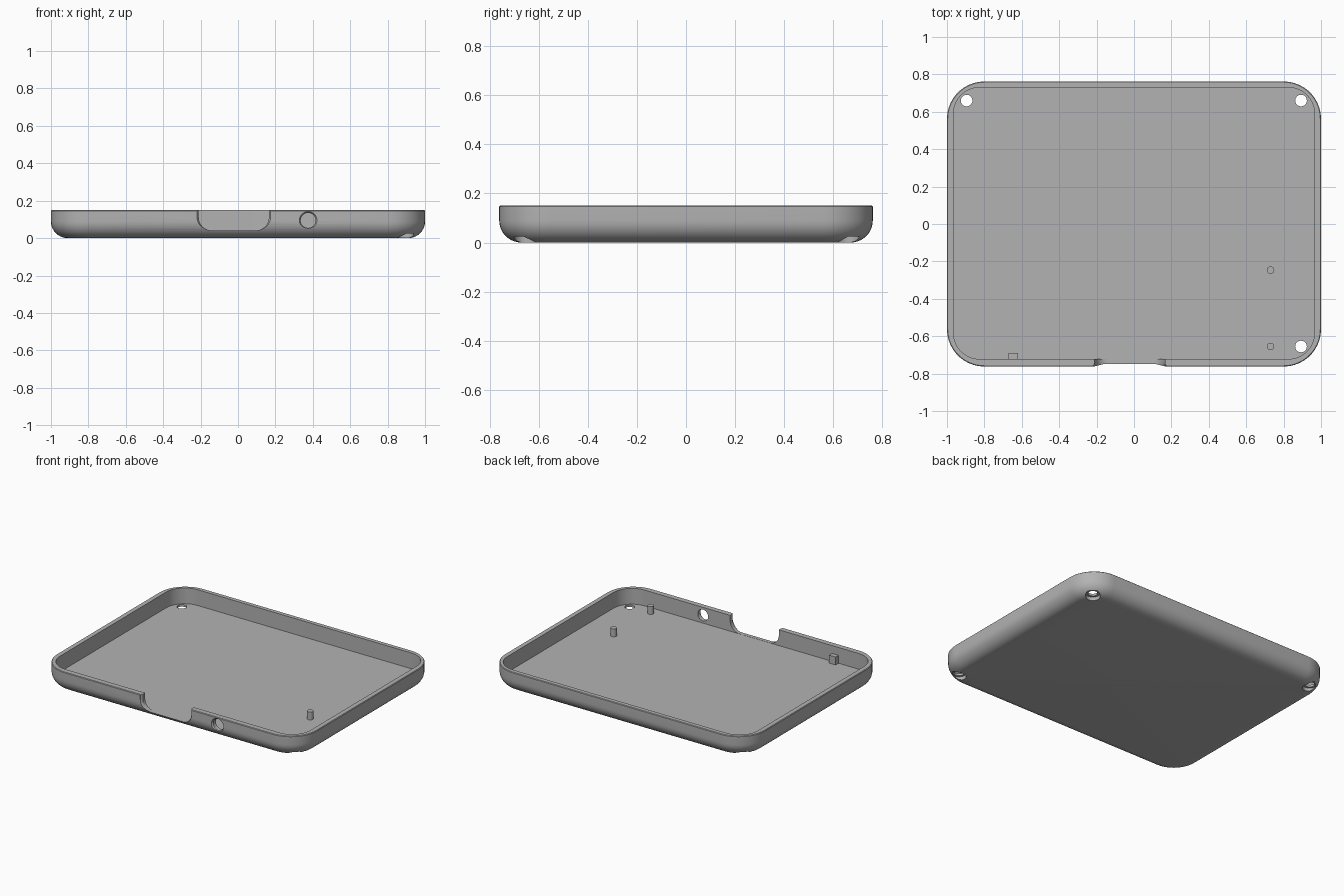
import bpy, bmesh
from math import sin, cos, pi, radians
from mathutils import Vector

if "Cube" in bpy.data.objects:
    bpy.data.objects.remove(bpy.data.objects["Cube"], do_unlink=True)

grey = bpy.data.materials.new("plain grey")
grey.use_nodes = True
grey.diffuse_color = (0.45, 0.45, 0.45, 1)
grey.node_tree.nodes["Principled BSDF"].inputs["Base Color"].default_value = grey.diffuse_color


def ring(x0, x1, y0, y1, r, steps=12):
    """Rounded rectangle outline, counter-clockwise."""
    corners = [(x1 - r, y1 - r), (x0 + r, y1 - r), (x0 + r, y0 + r), (x1 - r, y0 + r)]
    pts = []
    for q, (cx, cy) in enumerate(corners):
        for i in range(steps):
            a = (q + i / (steps - 1)) * pi / 2
            pts.append((cx + r * cos(a), cy + r * sin(a)))
    return pts


def circle(cx, cy, r, n=32):
    return [(cx + r * cos(2 * pi * i / n), cy + r * sin(2 * pi * i / n)) for i in range(n)]


def loft(name, sections, along_y=False):
    """Closed solid through (outline, depth) sections, stacked on z or y."""
    bm = bmesh.new()
    rows = []
    for outline, d in sections:
        rows.append([bm.verts.new((u, d, v) if along_y else (u, v, d)) for u, v in outline])
    for a, b in zip(rows, rows[1:]):
        for i in range(len(a)):
            j = (i + 1) % len(a)
            bm.faces.new((a[i], a[j], b[j], b[i]))
    bm.faces.new(rows[0])
    bm.faces.new(rows[-1])
    bmesh.ops.recalc_face_normals(bm, faces=bm.faces)
    mesh = bpy.data.meshes.new(name)
    bm.to_mesh(mesh)
    bm.free()
    mesh.materials.append(grey)
    obj = bpy.data.objects.new(name, mesh)
    bpy.context.collection.objects.link(obj)
    return obj


def activate(obj):
    bpy.ops.object.select_all(action="DESELECT")
    obj.select_set(True)
    bpy.context.view_layer.objects.active = obj


def cut(body, cutter):
    activate(body)
    mod = body.modifiers.new("cut", "BOOLEAN")
    mod.operation, mod.solver, mod.object = "DIFFERENCE", "EXACT", cutter
    bpy.ops.object.modifier_apply(modifier=mod.name)
    bpy.data.objects.remove(cutter, do_unlink=True)


HALF_X, HALF_Y, TOP, FLOOR = 1.0, 0.762, 0.15, 0.04
CORNER, FILLET, RIM = 0.2, 0.09, 0.004


def shell_ring(inset):
    return ring(-HALF_X + inset, HALF_X - inset, -HALF_Y + inset, HALF_Y - inset, CORNER - inset)


# Outer shell: rounded bottom edge, straight wall, tiny rim bevel
sections = []
for i in range(11):
    a = i / 10 * pi / 2
    sections.append((shell_ring(FILLET * (1 - sin(a))), FILLET * (1 - cos(a))))
sections += [(shell_ring(0), TOP - RIM), (shell_ring(RIM), TOP)]
tray = loft("tray_shell", sections)

# Hollow interior
inside = ring(-0.965, 0.965, -0.722, 0.73, 0.14)
cut(tray, loft("cavity", [(inside, FLOOR), (inside, 0.3)]))

# Front notch, slightly flared on the outside
sill = FLOOR + 0.001
wide = ring(-0.22, 0.175, sill, 0.4, 0.075)
narrow = ring(-0.21, 0.165, sill, 0.4, 0.07)
cut(tray, loft("notch", [(wide, -0.9), (wide, -0.76), (narrow, -0.748), (narrow, -0.68)], True))

# Round front port with bevelled mouth
mouth, bore = circle(0.375, 0.095, 0.047), circle(0.375, 0.095, 0.04)
cut(tray, loft("port", [(mouth, -0.9), (mouth, -0.76), (bore, -0.75), (bore, -0.68)], True))

# Three screw holes with counterbores underneath
for x, y in [(-0.895, 0.66), (0.893, 0.66), (0.893, -0.655)]:
    head, shaft = circle(x, y, 0.046), circle(x, y, 0.031)
    cut(tray, loft("screw", [(head, -0.1), (head, 0.025), (shaft, 0.0251), (shaft, 0.07)]))

# Locating pins and the small block by the front wall
parts = [tray]
for name, y in [("rear_pin", -0.247), ("front_pin", -0.655)]:
    outline = circle(0.73, y, 0.02, 24)
    parts.append(loft(name, [(outline, FLOOR - 0.01), (outline, 0.095)]))
block = [(-0.67, -0.73), (-0.62, -0.73), (-0.62, -0.69), (-0.67, -0.69)]
parts.append(loft("wall_block", [(block, FLOOR - 0.01), (block, 0.095)]))

for obj in parts:
    activate(obj)
    bpy.ops.object.shade_smooth_by_angle(angle=radians(30))
